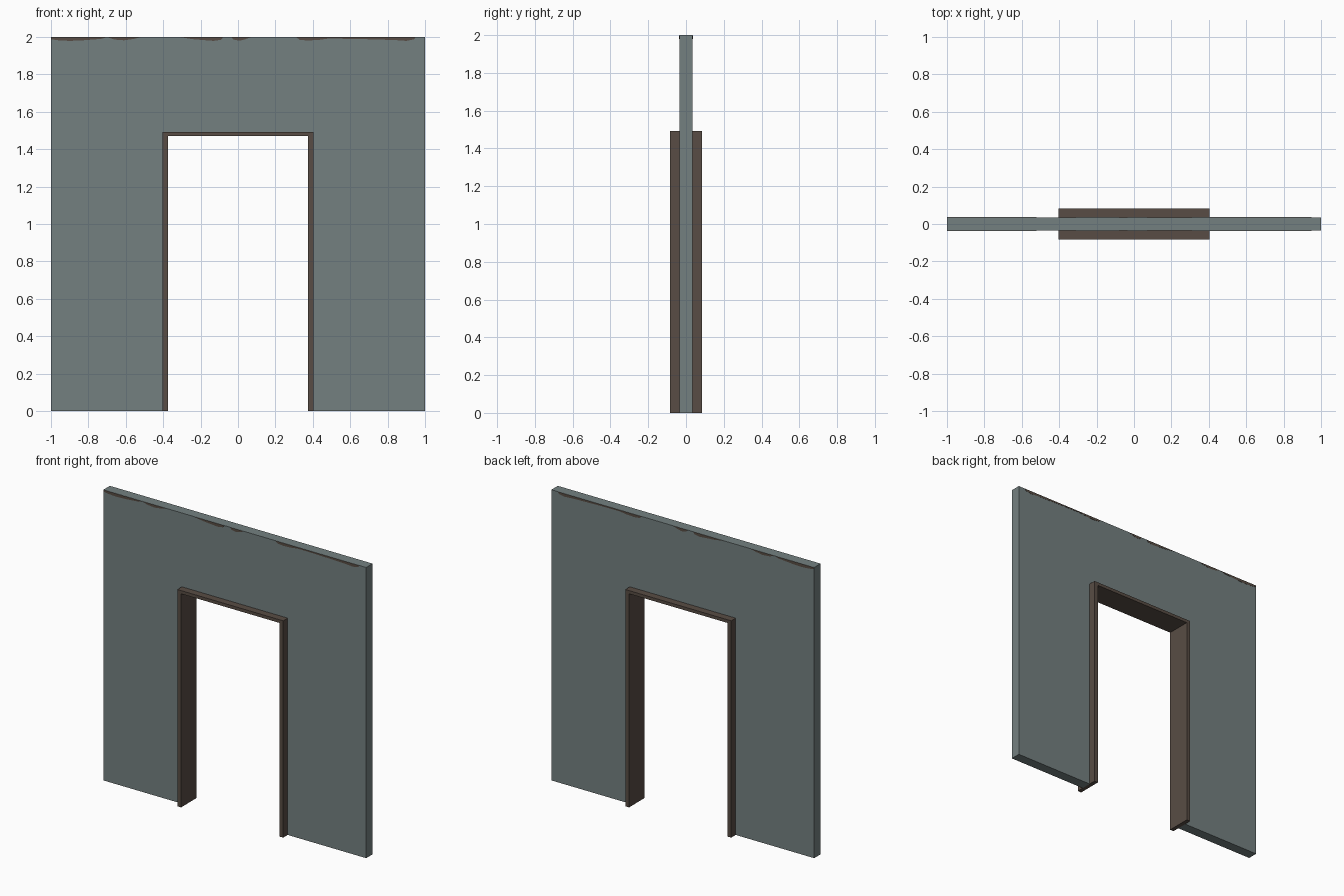
import bpy, bmesh

if "Cube" in bpy.data.objects:
    bpy.data.objects.remove(bpy.data.objects["Cube"])


def material(name, rgb):
    m = bpy.data.materials.new(name)
    m.diffuse_color = (*rgb, 1.0)
    m.use_nodes = True
    m.node_tree.nodes["Principled BSDF"].inputs["Base Color"].default_value = m.diffuse_color
    return m


GREY = material("grey_plaster", (0.175, 0.217, 0.217))
BROWN = material("dark_brown", (0.098, 0.073, 0.058))


def prism(name, outline, half, mat):
    """Extrude an (x, z) outline symmetrically along y."""
    bm = bmesh.new()
    face = bm.faces.new([bm.verts.new((x, -half, z)) for x, z in outline])
    ext = bmesh.ops.extrude_face_region(bm, geom=[face])
    verts = [g for g in ext["geom"] if isinstance(g, bmesh.types.BMVert)]
    bmesh.ops.translate(bm, verts=verts, vec=(0, 2 * half, 0))
    bmesh.ops.recalc_face_normals(bm, faces=bm.faces)
    me = bpy.data.meshes.new(name)
    bm.to_mesh(me)
    bm.free()
    me.materials.append(mat)
    ob = bpy.data.objects.new(name, me)
    bpy.context.collection.objects.link(ob)
    return ob


def arch(ox, oz, ix, iz):
    """Upside-down U outline: outer half width/top, inner half width/top."""
    return [(-ox, 0), (-ix, 0), (-ix, iz), (ix, iz),
            (ix, 0), (ox, 0), (ox, oz), (-ox, oz)]


# Wall with doorway, and the deeper door frame lining it
prism("wall", arch(1.0, 2.0, 0.403, 1.492), 0.035, GREY)
prism("door_frame", arch(0.403, 1.492, 0.375, 1.47), 0.084, BROWN)

# Ragged worn patches along the top edge, showing on front and back:
# each is a lower edge of (x, depth below the top)
patches = [
    [(-0.999, .012), (-.96, .018), (-.90, .021), (-.83, .018), (-.73, .010), (-.70, .001)],
    [(-.70, .001), (-.66, .014), (-.61, .018), (-.56, .011), (-.52, .001)],
    [(-.31, .001), (-.24, .012), (-.18, .017), (-.13, .021), (-.09, .015), (-.08, .001)],
    [(-.035, .001), (-.025, .014), (.01, .020), (.04, .012), (.07, .001)],
    [(.31, .001), (.33, .015), (.37, .019), (.43, .016), (.48, .009), (.62, .010),
     (.75, .014), (.83, .016), (.90, .021), (.94, .013), (.95, .001)],
]
for i, edge in enumerate(patches):
    lower = [(x, 2.0 - d) for x, d in edge]
    top = [(edge[-1][0], 1.9992), (edge[0][0], 1.9992)]
    if edge[0][1] < .002:
        top.pop()
    if edge[-1][1] < .002:
        top.pop(0)
    prism(f"worn_patch_{i + 1}", lower + top, 0.0362, BROWN)
